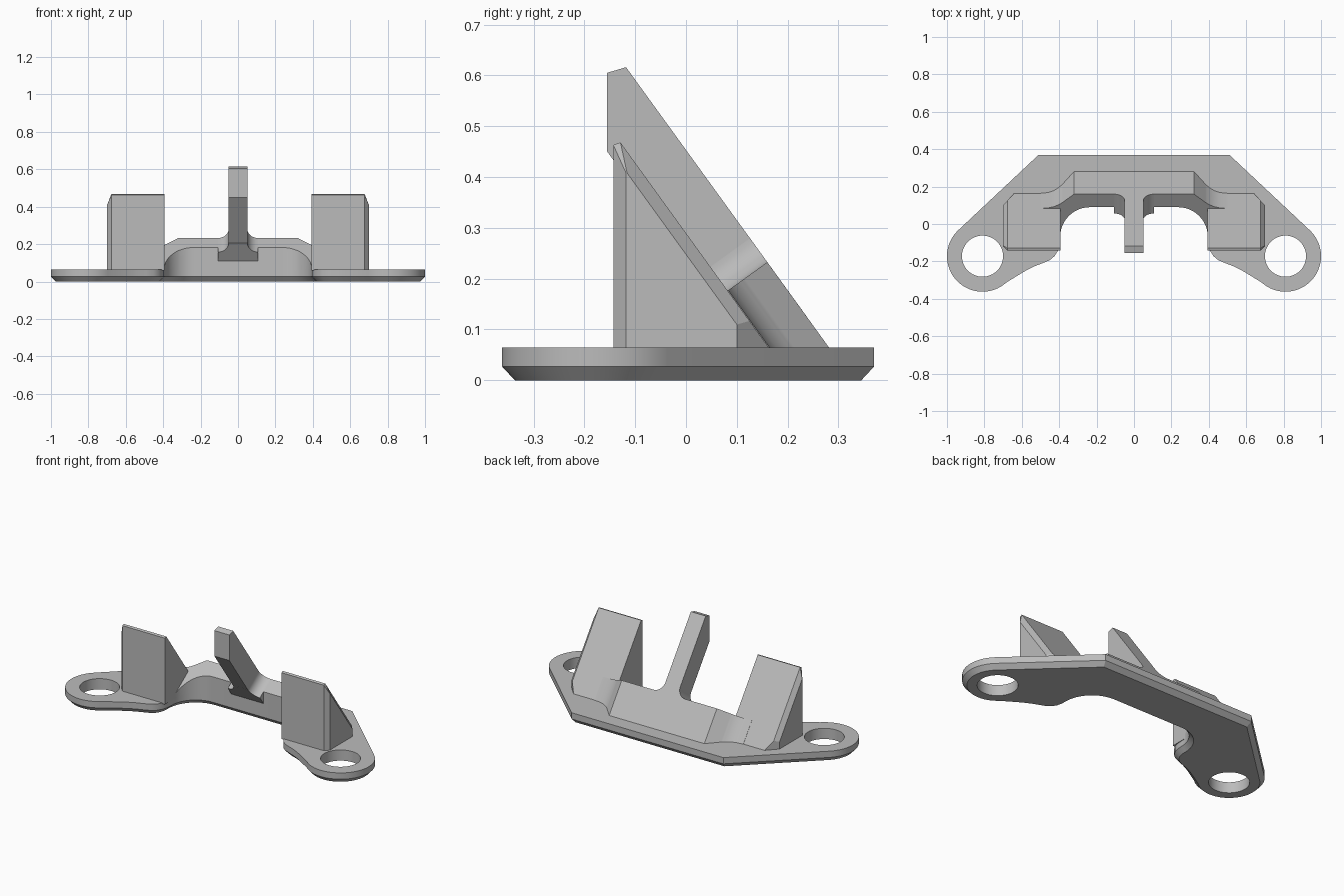
import bpy, bmesh, math
from mathutils import Vector

cube = bpy.data.objects.get("Cube")
if cube:
    bpy.data.objects.remove(cube)

grey = bpy.data.materials.new("plain_grey")
grey.use_nodes = True
GREY = (0.5, 0.5, 0.5, 1)
grey.diffuse_color = GREY
grey.node_tree.nodes["Principled BSDF"].inputs["Base Color"].default_value = GREY

PLATE = 0.065                       # plate thickness
SLOPE = 1.384                       # steepness of the leaning faces
D = Vector((0, -1, SLOPE)).normalized()   # direction up the lean
N = Vector((0, SLOPE, 1)).normalized()    # outward from the lean
TOP = Vector((0, 0.16, 0.2325))     # back top edge of the bridge


def finish(name, bm):
    bmesh.ops.recalc_face_normals(bm, faces=bm.faces)
    me = bpy.data.meshes.new(name)
    bm.to_mesh(me)
    bm.free()
    me.materials.append(grey)
    ob = bpy.data.objects.new(name, me)
    bpy.context.collection.objects.link(ob)
    return ob


def loft(rings):
    """Skin equal-length closed rings and cap both ends."""
    bm = bmesh.new()
    vs = [[bm.verts.new(p) for p in r] for r in rings]
    n = len(vs[0])
    for a, b in zip(vs, vs[1:]):
        for i in range(n):
            j = (i + 1) % n
            bm.faces.new((a[i], a[j], b[j], b[i]))
    bm.faces.new(vs[0])
    bm.faces.new(vs[-1])
    return bm


def smooth(ob):
    bpy.ops.object.select_all(action='DESELECT')
    ob.select_set(True)
    bpy.context.view_layer.objects.active = ob
    bpy.ops.object.shade_smooth_by_angle(angle=math.radians(25))


def arc(cx, cy, r, a0, a1, steps):
    angles = [math.radians(a0 + (a1 - a0) * i / steps) for i in range(steps + 1)]
    return [(cx + r * math.cos(a), cy + r * math.sin(a)) for a in angles]


# Plate outline, right half then mirrored
EAR = (0.81, -0.172)
arch = arc(0.235, -0.07, 0.16, 0, 90, 12)
half = [(0.51, 0.37)] + arc(*EAR, 0.19, 46, -132, 32)
half += [(0.6, -0.262), (0.565, -0.242), (0.53, -0.225), (0.49, -0.21), (0.45, -0.193),
         (0.425, -0.172), (0.405, -0.14), (0.396, -0.105)] + arch
outline = half + [(-x, y) for x, y in reversed(half)]


def inset(pts, d):
    """Mitred inward offset of a clockwise outline."""
    out = []
    for i, p in enumerate(pts):
        p = Vector(p)
        a = (p - Vector(pts[i - 1])).normalized()
        b = (Vector(pts[(i + 1) % len(pts)]) - p).normalized()
        na, nb = Vector((a.y, -a.x)), Vector((b.y, -b.x))
        m = (na + nb).normalized()
        out.append(p + m * d / max(m.dot(na), 0.3))
    return out


rings = [[(p[0], p[1], z) for p in inset(outline, d)]
         for z, d in ((0, 0.025), (0.027, 0), (PLATE, 0))]
plate = finish("base_plate", loft(rings))

# Ear holes cut through the plate
for s in (-1, 1):
    bm = loft([[(s * x, y, z) for x, y in arc(*EAR, 0.11, 0, 352.5, 47)]
               for z in (-0.1, 0.2)])
    cutter = finish("hole_cutter", bm)
    cutter.hide_render = True
    mod = plate.modifiers.new("hole", 'BOOLEAN')
    mod.operation, mod.solver, mod.object = 'DIFFERENCE', 'EXACT', cutter
    bpy.context.view_layer.objects.active = plate
    bpy.ops.object.modifier_apply(modifier="hole")
    bpy.data.objects.remove(cutter)
smooth(plate)


# Leaning bridge: cross-sections along x
def top_z(y):
    return TOP.z + (y - TOP.y) / SLOPE


def section(x, back, front):
    y = (PLATE + SLOPE * back - TOP.z + TOP.y / SLOPE) / (SLOPE + 1 / SLOPE)
    low = PLATE - 0.005
    return [(x, back, PLATE), (x, y, top_z(y)), (x, front, max(top_z(front), PLATE)),
            (x, front, low), (x, back, low)]


back_pts = [(0, 0.281), (0.32, 0.281), (0.385, 0.21), (0.405, 0.193), (0.43, 0.178),
            (0.46, 0.168), (0.5, 0.164)]


def back_y(x):
    for (x0, y0), (x1, y1) in zip(back_pts, back_pts[1:]):
        if x <= x1:
            return y0 + (y1 - y0) * (x - x0) / (x1 - x0)
    return back_pts[-1][1]


def front_y(x):
    if x > 0.396:
        return 0.08
    return -0.07 + math.sqrt(max(0, 0.16 ** 2 - max(0, x - 0.235) ** 2))


xs = {round(p[0], 4) for p in arch} | {p[0] for p in back_pts[1:]} | {0.397}
xs = sorted(xs | {-x for x in xs})
bridge = finish("bridge", loft([section(x, back_y(abs(x)), front_y(abs(x))) for x in xs]))
smooth(bridge)

# Side pillars with chamfered outer edges
full = [(-0.143, 0.06), (-0.143, 0.463), (-0.129, 0.468), (0.166, 0.06)]
small = [(-0.118, 0.06), (-0.118, 0.408), (-0.116, 0.408), (0.136, 0.06)]
for s, side in ((-1, "right"), (1, "left")):
    bm = loft([[(s * x, y, z) for y, z in prof]
               for x, prof in ((0.392, full), (0.677, full), (0.7, small))])
    cut = bmesh.ops.bisect_plane(bm, geom=bm.verts[:] + bm.edges[:] + bm.faces[:],
                                 plane_co=(s * 0.64, 0.165, 0),
                                 plane_no=(s * 0.065, 0.06, 0), clear_outer=True)
    edges = [e for e in cut["geom_cut"] if isinstance(e, bmesh.types.BMEdge)]
    bmesh.ops.contextual_create(bm, geom=edges)
    finish(side + "_pillar", bm)

# Central leaning rib
prof = [(0.24, 0.122), (-0.118, 0.616), (-0.155, 0.605), (-0.155, 0.45), (0.12, 0.07)]
finish("centre_rib", loft([[(x, y, z) for y, z in prof] for x in (-0.05, 0.05)]))

# Flared root of the rib
DEPTH, R = 0.128, 0.058
flare = [(-0.09, 0.05 + R)]
flare += [(R - R * math.cos(a), 0.05 + R - R * math.sin(a))
          for a in (math.radians(10 * i) for i in range(10))]
flare = [flare[0]] + [(R * (1 - math.cos(math.radians(9 * i))),
                       0.05 + R * (1 - math.sin(math.radians(9 * i)))) for i in range(11)]
rings = []
for t, w in flare:
    b = TOP + D * t
    f = b - N * DEPTH
    rings.append([(-w, b.y, b.z), (w, b.y, b.z), (w, f.y, f.z), (-w, f.y, f.z)])
smooth(finish("rib_root", loft(rings)))
